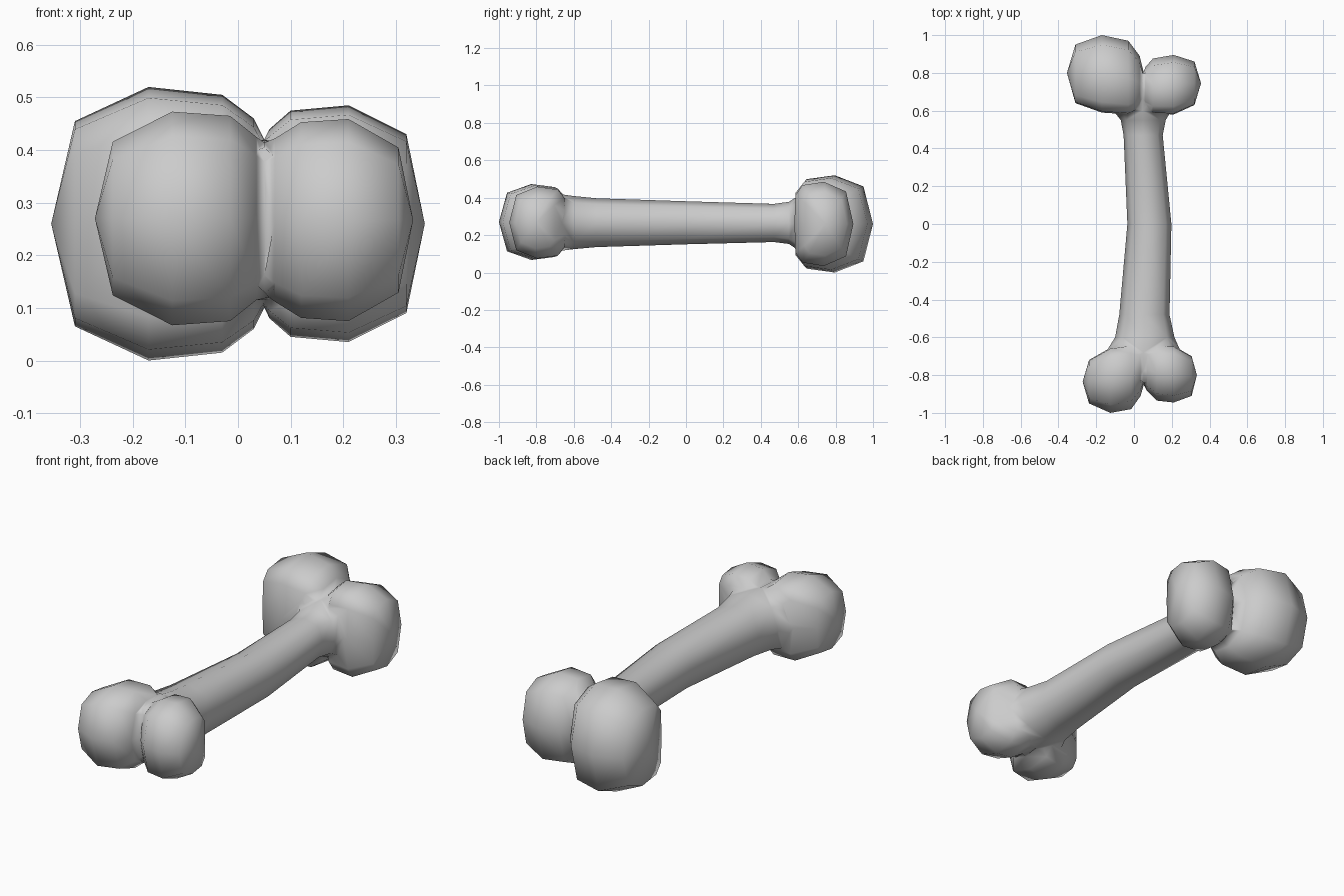
import bpy
import bmesh

if "Cube" in bpy.data.objects:
    bpy.data.objects.remove(bpy.data.objects["Cube"])

K = 0.75
# Rounded ring for the shaft
ROUND = [(1, 0), (K, K), (0, 1), (-K, K), (-1, 0), (-K, -K), (0, -1), (K, -K)]
# Knob ring, fuller on its +u side, which faces the shaft
FULL = [(1, 0), (0.97, 0.68), (0.73, 0.92), (0, 1), (-K, 0.77), (-1, 0),
        (-K, -0.77), (0, -1), (0.73, -0.92), (0.97, -0.68)]


def skin(name, rings, start, end):
    """Skin a row of rings and close both ends with a pole."""
    bm = bmesh.new()
    rows = [[bm.verts.new(p) for p in ring] for ring in rings]
    n = len(rows[0])
    for a, b in zip(rows, rows[1:]):
        for i in range(n):
            j = (i + 1) % n
            bm.faces.new((a[i], a[j], b[j], b[i]))
    for pole, row in ((start, rows[0]), (end, rows[-1])):
        tip = bm.verts.new(pole)
        for i in range(n):
            bm.faces.new((row[i], row[(i + 1) % n], tip))
    bmesh.ops.recalc_face_normals(bm, faces=bm.faces)
    mesh = bpy.data.meshes.new(name)
    bm.to_mesh(mesh)
    bm.free()
    obj = bpy.data.objects.new(name, mesh)
    bpy.context.collection.objects.link(obj)
    return obj


def knob(name, zc, side, start, stations, end):
    """Knob built along x; stations are (x, y min, y max, half height).
    side is the y direction in which the shaft lies."""
    rings = [[(x, (y0 + y1) / 2 + side * u * (y1 - y0) / 2, zc + v * rz)
              for u, v in FULL] for x, y0, y1, rz in stations]
    return skin(name, rings, (start[0], start[1], zc), (end[0], end[1], zc))


def shaft(name, stations):
    """Shaft built along y; stations are (y, x min, x max, z min, z max)."""
    rings = [[((x0 + x1) / 2 + u * (x1 - x0) / 2, y,
               (z0 + z1) / 2 + v * (z1 - z0) / 2)
              for u, v in ROUND] for y, x0, x1, z0, z1 in stations]
    return skin(name, rings, (0.05, stations[0][0], 0.265),
                (0.05, stations[-1][0], 0.265))


# Slightly bowed shaft, flaring into both ends
bone = shaft("bone", [
    (-0.84, 0.00, 0.10, 0.13, 0.405),
    (-0.78, -0.06, 0.16, 0.118, 0.414),
    (-0.68, -0.15, 0.25, 0.115, 0.420),
    (-0.60, -0.100, 0.214, 0.125, 0.409),
    (-0.48, -0.078, 0.188, 0.136, 0.397),
    (0.00, -0.035, 0.198, 0.151, 0.381),
    (0.47, -0.055, 0.152, 0.163, 0.367),
    (0.55, -0.070, 0.168, 0.153, 0.378),
    (0.60, -0.11, 0.20, 0.12, 0.41),
    (0.72, -0.09, 0.18, 0.105, 0.42),
    (0.80, -0.01, 0.11, 0.12, 0.41),
])

knobs = [
    # Back pair
    knob("back_left_knob", 0.26, -1, (-0.355, 0.80), [
        (-0.31, 0.64, 0.95, 0.195),
        (-0.17, 0.59, 1.00, 0.26),
        (-0.03, 0.58, 0.97, 0.245),
        (0.03, 0.61, 0.89, 0.20),
        (0.05, 0.65, 0.81, 0.16),
    ], (0.06, 0.75)),
    knob("back_right_knob", 0.26, -1, (0.355, 0.745), [
        (0.32, 0.63, 0.86, 0.17),
        (0.21, 0.58, 0.895, 0.225),
        (0.10, 0.585, 0.876, 0.215),
        (0.06, 0.62, 0.83, 0.18),
        (0.045, 0.65, 0.79, 0.155),
    ], (0.035, 0.74)),
    # Front pair
    knob("front_left_knob", 0.27, 1, (-0.272, -0.835), [
        (-0.238, -0.95, -0.72, 0.146),
        (-0.125, -1.00, -0.655, 0.203),
        (-0.015, -0.98, -0.64, 0.195),
        (0.035, -0.91, -0.66, 0.155),
        (0.05, -0.86, -0.70, 0.14),
    ], (0.06, -0.80)),
    knob("front_right_knob", 0.267, 1, (0.333, -0.80), [
        (0.305, -0.91, -0.70, 0.138),
        (0.21, -0.945, -0.645, 0.192),
        (0.12, -0.935, -0.64, 0.186),
        (0.07, -0.885, -0.66, 0.155),
        (0.05, -0.85, -0.70, 0.14),
    ], (0.04, -0.79)),
]

# Fuse the knobs and the shaft into one continuous skin
for k in knobs:
    mod = bone.modifiers.new("fuse", "BOOLEAN")
    mod.operation = "UNION"
    mod.solver = "EXACT"
    mod.object = k
fused = bpy.data.meshes.new_from_object(
    bone.evaluated_get(bpy.context.evaluated_depsgraph_get()))
bone.modifiers.clear()
bone.data = fused
for k in knobs:
    bpy.data.objects.remove(k)

# Clean the seams and shade the whole skin smooth so the parts blend
bm = bmesh.new()
bm.from_mesh(fused)
bmesh.ops.remove_doubles(bm, verts=bm.verts, dist=0.012)
bmesh.ops.recalc_face_normals(bm, faces=bm.faces)
for f in bm.faces:
    f.smooth = True
for e in bm.edges:
    e.smooth = True
bm.to_mesh(fused)
bm.free()
